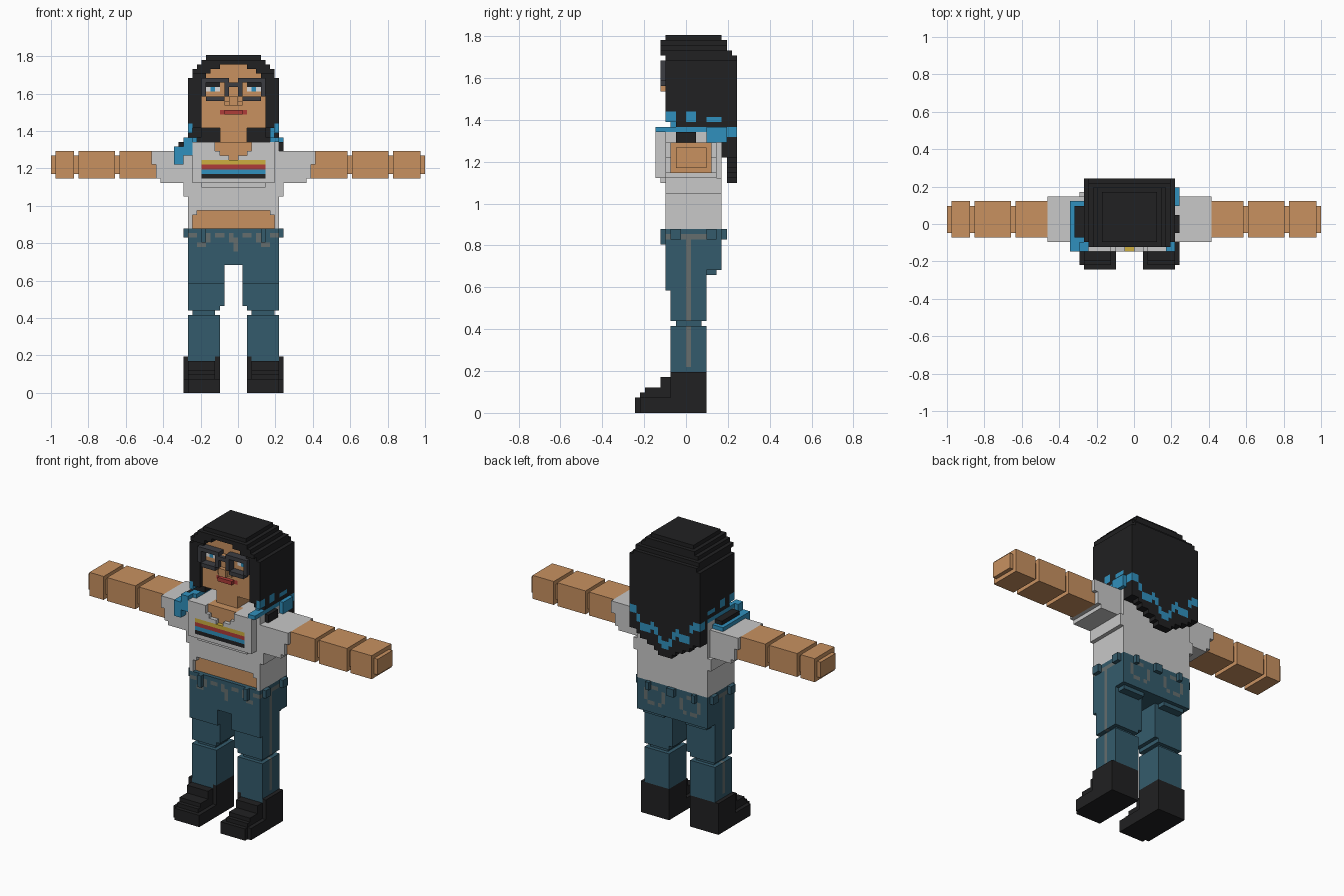
import bpy, bmesh, math

if "Cube" in bpy.data.objects:
    bpy.data.objects.remove(bpy.data.objects["Cube"])

U = 1 / 41          # one block of the blocky style; all sizes below are in blocks
COLOURS = {
    "skin": (0.58, 0.285, 0.118), "black": (0.015, 0.015, 0.016), "shirt_grey": (0.58, 0.58, 0.58),
    "denim": (0.034, 0.105, 0.150), "tip_blue": (0.030, 0.280, 0.510), "stitch_grey": (0.13, 0.155, 0.155),
    "frame_grey": (0.045, 0.047, 0.055), "yellow": (0.61, 0.43, 0.05), "red": (0.43, 0.045, 0.04),
    "eye_white": (0.72, 0.72, 0.72)}
MATS = {}
for n, c in COLOURS.items():
    MATS[n] = bpy.data.materials.new(n)
    MATS[n].diffuse_color = (*c, 1)

SIDES = [((1, 0, 0), [(1, 0, 0), (1, 1, 0), (1, 1, 1), (1, 0, 1)]),
         ((-1, 0, 0), [(0, 0, 0), (0, 0, 1), (0, 1, 1), (0, 1, 0)]),
         ((0, 1, 0), [(0, 1, 0), (0, 1, 1), (1, 1, 1), (1, 1, 0)]),
         ((0, -1, 0), [(0, 0, 0), (1, 0, 0), (1, 0, 1), (0, 0, 1)]),
         ((0, 0, 1), [(0, 0, 1), (1, 0, 1), (1, 1, 1), (0, 1, 1)]),
         ((0, 0, -1), [(0, 0, 0), (0, 1, 0), (1, 1, 0), (1, 0, 0)])]


def part(name, ops):
    """Union of blocks (colour, x0, x1, y0, y1, z0, z1); None carves, later colours repaint."""
    cells = {}
    for col, x0, x1, y0, y1, z0, z1 in ops:
        for x in range(x0, x1):
            for y in range(y0, y1):
                for z in range(z0, z1):
                    if col:
                        cells[x, y, z] = col
                    else:
                        cells.pop((x, y, z), None)
    me = bpy.data.meshes.new(name)
    used = sorted(set(cells.values()))
    for c in used:
        me.materials.append(MATS[c])
    bm, verts = bmesh.new(), {}
    for (x, y, z), col in cells.items():
        for (dx, dy, dz), corners in SIDES:
            if (x + dx, y + dy, z + dz) in cells:
                continue
            loop = []
            for a, b, c in corners:
                k = (x + a, y + b, z + c)
                if k not in verts:
                    verts[k] = bm.verts.new([i * U for i in k])
                loop.append(verts[k])
            bm.faces.new(loop).material_index = used.index(col)
    # merge flat neighbours of one colour
    bmesh.ops.dissolve_limit(bm, angle_limit=0.01, verts=bm.verts[:], edges=bm.edges[:],
                             delimit={'MATERIAL'})
    bm.to_mesh(me)
    bm.free()
    ob = bpy.data.objects.new(name, me)
    bpy.context.collection.objects.link(ob)


def flip(ops):
    """Mirror across the body's centre, x = -1 block."""
    return [(c, -2 - x1, -2 - x0, *r) for c, x0, x1, *r in ops]


def both(*ops):
    return list(ops) + flip(ops)


# boots
boot = [("black", -12, -4, -3, 4, 0, 8), ("black", -12, -4, -9, -3, 0, 3),
        ("black", -11, -4, -10, -9, 0, 3), ("black", -11, -5, -9, -3, 3, 4),
        ("black", -11, -5, -8, -3, 4, 5), ("black", -11, -5, -5, -3, 5, 7),
        (None, -11, -5, -3, -2, 7, 8)]
# lower legs with narrow knees and a side seam
shin = [("denim", -11, -4, -3, 4, 7, 17), ("denim", -10, -5, -2, 3, 17, 18),
        ("stitch_grey", -11, -10, 0, 1, 9, 17)]
for side, f in (("right", list), ("left", flip)):
    part(side + "_boot", f(boot))
    part(side + "_lower_leg", f(shin))

# trousers: thighs, hips, belt loops, pockets
ops = both(("denim", -11, -4, -3, 4, 18, 19), ("denim", -11, -3, -3, 4, 19, 28),
           ("denim", -11, -3, -4, -3, 24, 28), ("denim", -10, -4, 4, 6, 27, 28))
ops += [("denim", -11, 9, -4, 7, 28, 36)]
ops += both(("denim", -12, -11, -3, -1, 34, 36), ("denim", -12, -11, 4, 6, 34, 36),
            ("denim", -8, -7, -5, -4, 33, 36), ("denim", -8, -7, 7, 8, 34, 36),
            ("stitch_grey", -11, -10, 0, 1, 18, 34), ("stitch_grey", -11, -10, -2, 4, 34, 35),
            # front pocket curve
            ("stitch_grey", -11, -9, -4, -3, 34, 35), ("stitch_grey", -7, -6, -4, -3, 33, 35),
            ("stitch_grey", -9, -7, -4, -3, 32, 33), ("stitch_grey", -5, -3, -4, -3, 34, 35),
            # back pocket outline
            ("stitch_grey", -9, -8, 6, 7, 31, 34), ("stitch_grey", -4, -3, 6, 7, 31, 34),
            ("stitch_grey", -8, -6, 6, 7, 30, 31), ("stitch_grey", -5, -4, 6, 7, 30, 31),
            ("stitch_grey", -7, -5, 6, 7, 34, 35))
ops += [("denim", -2, 0, 7, 8, 34, 36), ("stitch_grey", -1, 0, -4, -3, 31, 34),
        ("stitch_grey", -2, -1, -4, -3, 33, 35)]
part("trousers", ops)

# shirt: body, chest, sleeves, bare belly, open neckline, stripes
ops = [("shirt_grey", -11, 9, -4, 7, 36, 55), ("shirt_grey", -12, 10, -4, 7, 43, 46),
       ("shirt_grey", -8, 6, -5, -4, 45, 46), ("shirt_grey", -10, 8, -6, -4, 46, 55)]
ops += both(("shirt_grey", -17, -11, -4, 6, 46, 53), ("shirt_grey", -18, -17, -4, 6, 47, 53),
            ("shirt_grey", -19, -18, -4, 6, 50, 53))
ops += [(None, -10, 8, -4, -3, 36, 39), ("skin", -10, 8, -3, -2, 36, 39),
        (None, -9, 7, -4, -3, 39, 40), ("skin", -9, 7, -3, -2, 39, 40)]
for hw, z0, z1 in ((4, 53, 55), (3, 52, 53), (1, 51, 52)):
    ops += [(None, -1 - hw, hw - 1, -6, -5, z0, z1), ("skin", -1 - hw, hw - 1, -5, -2, z0, z1)]
for i, c in enumerate(("black", "tip_blue", "red", "yellow")):
    ops += [(c, -8, 6, -6, -5, 47 + i, 48 + i)]
part("shirt", ops)


# arms: wrist and elbow grooves, stepped finger tip
def arm(tip):
    ops = [("skin", tip + 1, -17, -3, 5, 47, 53), ("skin", tip, tip + 1, -2, 4, 48, 52)]
    for g in (-27, -36):
        ops += [(None, g, g + 1, -3, 5, 47, 53), ("skin", g, g + 1, -2, 4, 48, 52)]
    return ops


part("right_arm", arm(-41))
part("left_arm", flip(arm(-43)))

# neck, head, face
part("neck", [("skin", -4, 2, -3, 3, 55, 58)])
ops = [("skin", -8, 6, -3, 4, 58, 72), ("skin", -2, 0, -4, -3, 63, 68),
       ("skin", -3, 1, -4, -3, 63, 64), ("skin", -2, 0, -5, -4, 63, 65),
       ("red", -4, 2, -3, -2, 61, 62), ("red", -3, 1, -4, -3, 61, 62)]
ops += both(("eye_white", -7, -4, -3, -2, 66, 67), ("tip_blue", -6, -5, -3, -2, 66, 67),
            ("black", -7, -4, -3, -2, 67, 68))
part("head", ops)

# glasses
part("glasses", both(("frame_grey", -8, -3, -5, -3, 68, 69), ("frame_grey", -7, -3, -5, -3, 64, 65),
                     ("frame_grey", -3, -2, -5, -3, 65, 69), ("frame_grey", -8, -7, -5, -3, 65, 68))
     + [("frame_grey", -2, 0, -5, -4, 67, 68)])

# hair: stepped crown, face opening, long back with coloured tips
ops = [("black", -11, 9, -4, 10, 58, 69), ("black", -10, 8, -4, 10, 69, 70),
       ("black", -10, 8, -5, 9, 70, 71), ("black", -9, 7, -5, 8, 71, 72),
       ("black", -8, 6, -5, 8, 72, 73), ("black", -7, 5, -4, 7, 73, 74)]
for hw, z0, z1 in ((7, 58, 69), (6, 69, 70), (5, 70, 71), (3, 71, 72)):
    ops += [(None, -1 - hw, hw - 1, -6, -3, z0, z1)]
ops += [(None, -8, 6, -3, 4, 58, 72), ("black", -9, 7, 3, 10, 55, 58)]
ops += both(("black", -11, -8, -2, 10, 56, 58), ("tip_blue", -11, -10, -4, -2, 57, 59),
            ("tip_blue", -11, -10, 0, 2, 57, 59), ("tip_blue", -11, -9, 4, 7, 57, 58),
            ("tip_blue", -11, -10, 7, 9, 55, 57), ("tip_blue", -8, -7, -3, -2, 58, 59))
for x in range(-11, 9):
    b = 45 + int(abs(x + 1.5) * 0.6)
    w = b + 3 + round(1.5 * math.sin(x * 1.1))
    ops += [("black", x, x + 1, 7, 10, 50, 58), ("black", x, x + 1, 8, 10, b, 50),
            ("tip_blue", x, x + 1, 8, 10, w, w + 2)]
# locks lying on the shoulders
ops += [("tip_blue", -14, -11, -4, 5, 53, 54), ("black", -13, -11, -3, 4, 54, 55),
        ("tip_blue", -14, -12, -6, -4, 50, 54), ("tip_blue", -12, -10, -6, -4, 52, 56),
        ("tip_blue", -11, -9, -4, 7, 55, 56), ("tip_blue", 7, 9, -6, 6, 55, 56),
        ("tip_blue", 7, 8, -3, 2, 56, 58), ("tip_blue", 9, 10, 4, 8, 53, 56),
        ("black", 9, 10, -2, 2, 53, 55)]
part("hair", ops)

for m in bpy.data.materials:
    if m.users and not m.is_grease_pencil:
        m.use_nodes = True
        m.node_tree.nodes["Principled BSDF"].inputs["Base Color"].default_value = m.diffuse_color
